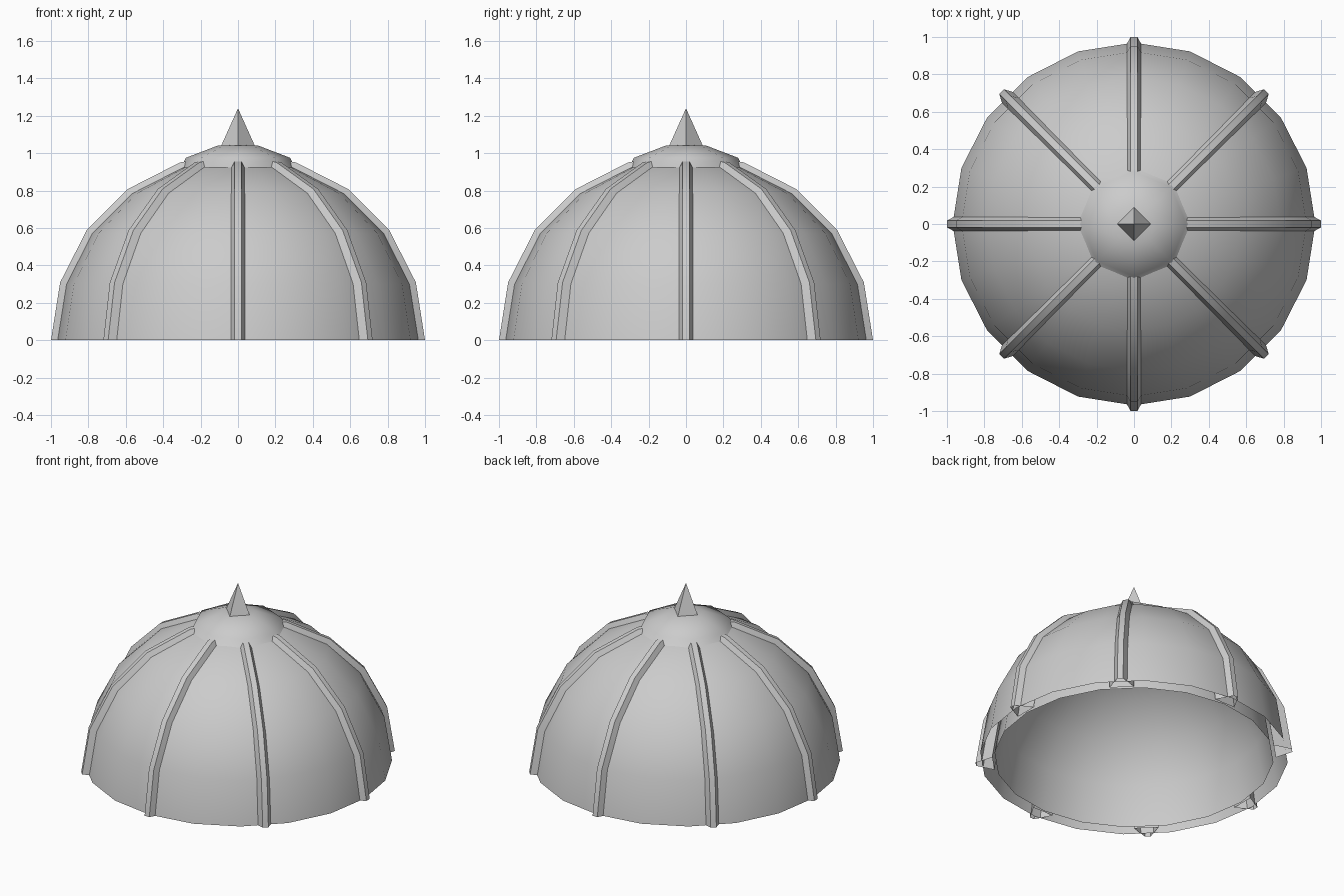
import bpy, bmesh
from math import sin, cos, pi, radians
from mathutils import Vector

cube = bpy.data.objects.get("Cube")
if cube:
    bpy.data.objects.remove(cube)

grey = bpy.data.materials.new("stone_grey")
grey.use_nodes = True
colour = (0.6, 0.6, 0.6, 1)
grey.diffuse_color = colour
grey.node_tree.nodes["Principled BSDF"].inputs["Base Color"].default_value = colour


def finish(bm, name, smooth_angle, inward=False):
    bmesh.ops.recalc_face_normals(bm, faces=bm.faces)
    if inward:
        bmesh.ops.reverse_faces(bm, faces=bm.faces)
    mesh = bpy.data.meshes.new(name)
    bm.to_mesh(mesh)
    bm.free()
    mesh.materials.append(grey)
    obj = bpy.data.objects.new(name, mesh)
    bpy.context.collection.objects.link(obj)
    bpy.ops.object.select_all(action='DESELECT')
    obj.select_set(True)
    bpy.context.view_layer.objects.active = obj
    bpy.ops.object.shade_smooth_by_angle(angle=radians(smooth_angle))


def lathe(name, profile, sides, inward=False):
    """Revolve (radius, height) points; zero radius makes a pole."""
    bm = bmesh.new()
    rings = []
    for r, z in profile:
        if r < 1e-4:
            rings.append([bm.verts.new((0, 0, z))] * sides)
        else:
            rings.append([bm.verts.new((r * cos(2 * pi * i / sides),
                                        r * sin(2 * pi * i / sides), z))
                          for i in range(sides)])
    for a, b in zip(rings, rings[1:]):
        for i in range(sides):
            j = (i + 1) % sides
            bm.faces.new(list(dict.fromkeys((a[i], a[j], b[j], b[i]))))
    finish(bm, name, 60, inward)


def arc(radius, steps=5):
    return [(radius * cos(pi / 2 * i / steps),
             radius * sin(pi / 2 * i / steps)) for i in range(steps + 1)]


# Double-walled dome, open underneath
lathe("dome_outer", arc(0.97), 20)
lathe("dome_lining", arc(0.88), 20, inward=True)

# Flattened octagonal cap with a skirt sunk into the dome
lathe("top_cap", [(0.37, 0.885), (0.305, 0.915), (0.28, 0.975),
                  (0.11, 1.04), (0, 1.046)], 8)

# Eight ribs with a wide buried foot and a narrow crest, meeting under the cap
section = [(0.89, -0.078), (1.0, -0.018), (1.0, 0.018), (0.89, 0.078)]
for k in range(8):
    turn = k * pi / 4
    outward = Vector((cos(turn), sin(turn), 0))
    across = Vector((-sin(turn), cos(turn), 0))
    bm = bmesh.new()
    rings = []
    for r, z in arc(1):
        radial = outward * r + Vector((0, 0, z))
        rings.append([bm.verts.new(radial * depth + across * side)
                      for depth, side in section])
    for a, b in zip(rings, rings[1:]):
        for i in range(4):
            j = (i + 1) % 4
            bm.faces.new((a[i], a[j], b[j], b[i]))
    finish(bm, f"rib_{k + 1}", 30)

# Four-sided spike
lathe("spike", [(0, 1.04), (0.09, 1.04), (0, 1.24)], 4)
